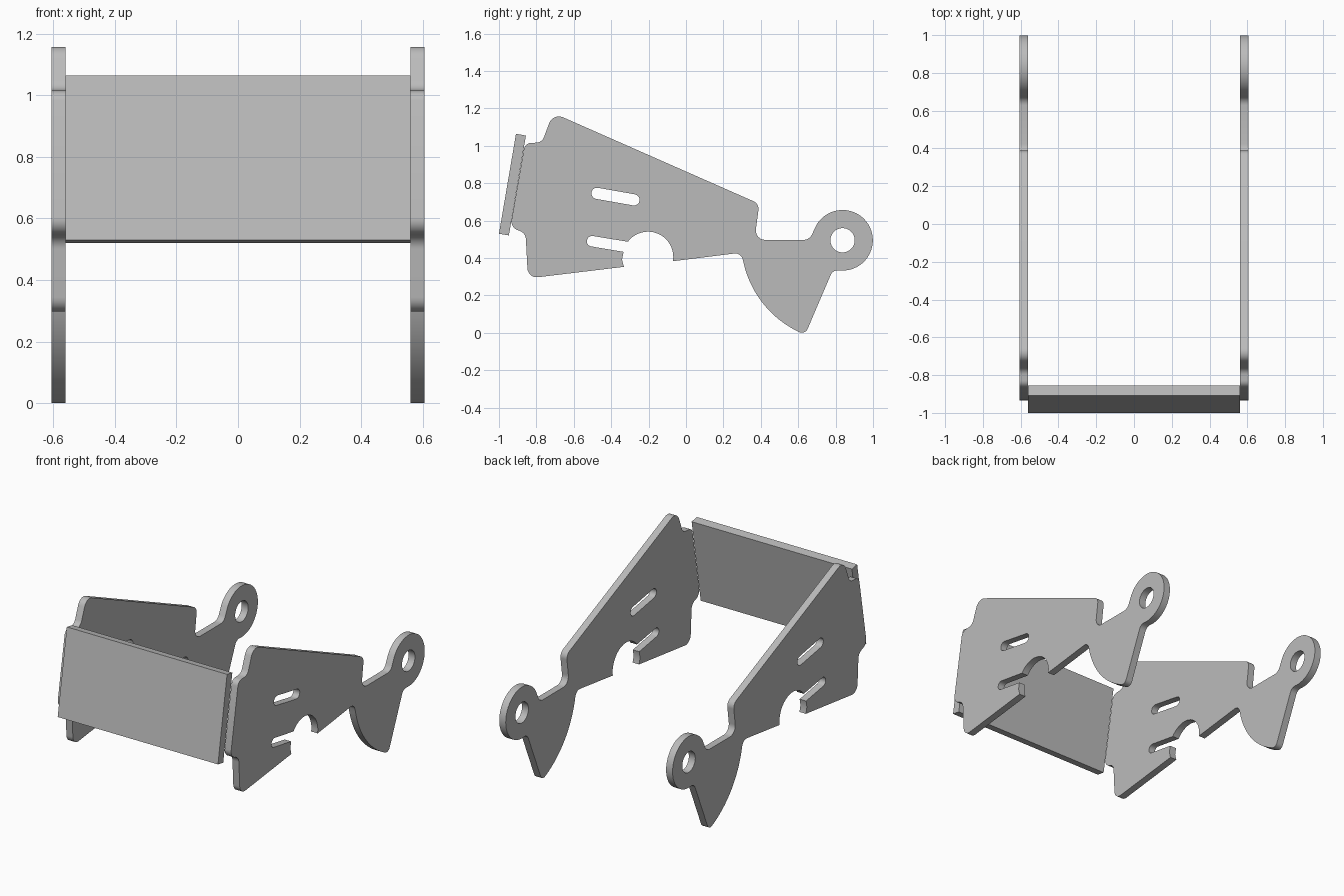
import bpy, bmesh
from math import sin, cos, tan, radians, pi
from mathutils import Vector

if "Cube" in bpy.data.objects:
    bpy.data.objects.remove(bpy.data.objects["Cube"], do_unlink=True)

grey = bpy.data.materials.new("satin_grey")
grey.use_nodes = True
GREY = (0.5, 0.5, 0.5, 1)
grey.diffuse_color = GREY
grey.node_tree.nodes["Principled BSDF"].inputs["Base Color"].default_value = GREY


def arc(cy, cz, r, a0, a1, steps):
    """Points along a circular arc, angles in degrees."""
    angles = [radians(a0 + (a1 - a0) * i / steps) for i in range(steps + 1)]
    return [(cy + r * cos(a), cz + r * sin(a), 0) for a in angles]


def rounded(points, steps=7):
    """Replace each (y, z, radius) corner by a tangent fillet."""
    out = []
    for i, (y, z, r) in enumerate(points):
        p = Vector((y, z))
        if r == 0:
            out.append(p)
            continue
        a = Vector(points[i - 1][:2]) - p
        b = Vector(points[(i + 1) % len(points)][:2]) - p
        la, lb = a.length, b.length
        a.normalize()
        b.normalize()
        half = a.angle(b) / 2
        d = min(r / tan(half), la * 0.8, lb * 0.8)
        r = d * tan(half)
        centre = p + (a + b).normalized() * r / sin(half)
        start, end = p + a * d - centre, p + b * d - centre
        sweep = pi - 2 * half
        for k in range(steps + 1):
            t = k / steps
            v = (start * sin((1 - t) * sweep) + end * sin(t * sweep)) / sin(sweep)
            out.append(centre + v)
    return out


def slab(name, loops, half_width, x):
    """Extrude side-on (y, z) loops across x; inner loops become holes."""
    curve = bpy.data.curves.new(name + "_profile", "CURVE")
    curve.dimensions = "2D"
    curve.fill_mode = "BOTH"
    curve.extrude = half_width
    for loop in loops:
        spline = curve.splines.new("POLY")
        spline.points.add(len(loop) - 1)
        for point, co in zip(spline.points, loop):
            point.co = (co[0], co[1], 0, 1)
        spline.use_cyclic_u = True
    temp = bpy.data.objects.new(name + "_profile", curve)
    bpy.context.collection.objects.link(temp)
    graph = bpy.context.evaluated_depsgraph_get()
    mesh = bpy.data.meshes.new_from_object(temp.evaluated_get(graph))
    bpy.data.objects.remove(temp, do_unlink=True)
    bm = bmesh.new()
    bm.from_mesh(mesh)
    bmesh.ops.remove_doubles(bm, verts=bm.verts, dist=0.0005)
    for v in bm.verts:
        v.co = (v.co.z + x, v.co.x, v.co.y)
    bmesh.ops.recalc_face_normals(bm, faces=bm.faces)
    bm.to_mesh(mesh)
    bm.free()
    mesh.materials.clear()
    mesh.materials.append(grey)
    obj = bpy.data.objects.new(name, mesh)
    bpy.context.collection.objects.link(obj)
    bpy.ops.object.select_all(action="DESELECT")
    obj.select_set(True)
    bpy.context.view_layer.objects.active = obj
    bpy.ops.object.shade_smooth_by_angle(angle=radians(30))


EYE = (0.837, 0.495)  # centre of the pivot eye

# Side bracket outline, anticlockwise from the top front corner
outline = [
    (-0.711, 1.176, 0.055), (-0.77, 1.018, 0.045), (-0.861, 1.014, 0.04),
    (-0.941, 0.556, 0.05), (-0.858, 0.54, 0.05), (-0.845, 0.291, 0.05),
    (-0.332, 0.353, 0), (-0.342, 0.392, 0), (-0.334, 0.433, 0),
    (-0.535, 0.467, 0.027), (-0.524, 0.522, 0.027),
]
outline += arc(-0.203, 0.406, 0.135, 143, 0, 20)       # round notch
outline += [(-0.07, 0.383, 0), (0.29, 0.428, 0.05)]
outline += arc(*EYE, 0.543, 191, 244, 18)              # curved tail
outline += [(0.637, -0.01, 0.045), (0.783, 0.332, 0.05)]
outline += arc(*EYE, 0.162, 262, 510, 40)              # eye rim
outline += [(0.66, 0.497, 0.05), (0.366, 0.497, 0.05), (0.392, 0.69, 0.045)]

# Openings: pivot hole and slanted slot
pivot_hole = arc(*EYE, 0.065, 0, 350, 35)
slot = arc(-0.476, 0.746, 0.03, 80, 260, 10) + arc(-0.278, 0.711, 0.03, 260, 440, 10)

for side, x in (("left", 0.583), ("right", -0.583)):
    slab(side + "_bracket", [rounded(outline), pivot_hole, slot], 0.0225, x)

# Tilted front panel between the brackets
panel = [(-0.909, 1.064), (-1.0, 0.53), (-0.947, 0.521), (-0.856, 1.055)]
slab("front_panel", [panel], 0.56, 0)
